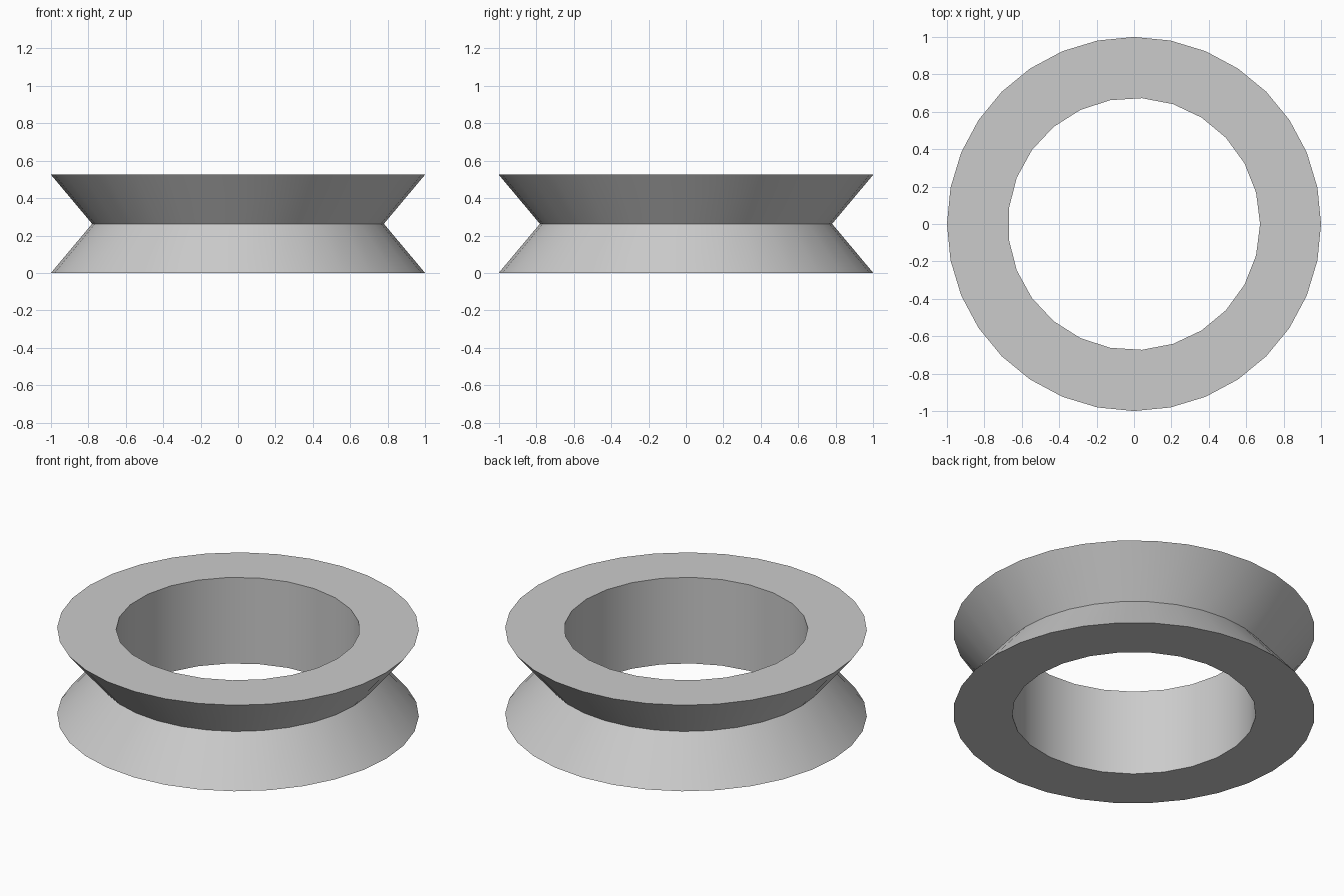
import bpy, bmesh, math

cube = bpy.data.objects.get("Cube")
if cube:
    bpy.data.objects.remove(cube, do_unlink=True)

RIM, WAIST, BORE, HEIGHT = 1.0, 0.78, 0.674, 0.525
OUTER_SIDES, BORE_SIDES = 32, 25

grey = bpy.data.materials.new("light grey")
grey.use_nodes = True
colour = (0.6, 0.6, 0.6, 1)
grey.diffuse_color = colour
grey.node_tree.nodes["Principled BSDF"].inputs["Base Color"].default_value = colour

bm = bmesh.new()


def ring(radius, z, sides):
    """Closed loop of edges around the vertical axis."""
    verts = [bm.verts.new((radius * math.cos(math.tau * i / sides),
                           radius * math.sin(math.tau * i / sides), z))
             for i in range(sides)]
    return [bm.edges.new((verts[i - 1], verts[i])) for i in range(sides)]


# Rings of the grooved outside and the straight bore
rim_low = ring(RIM, 0, OUTER_SIDES)
waist = ring(WAIST, HEIGHT / 2, OUTER_SIDES)
rim_high = ring(RIM, HEIGHT, OUTER_SIDES)
bore_high = ring(BORE, HEIGHT, BORE_SIDES)
bore_low = ring(BORE, 0, BORE_SIDES)

# Skin of quads on the walls
for a, b in ((rim_low, waist), (waist, rim_high), (bore_high, bore_low)):
    bmesh.ops.bridge_loops(bm, edges=a + b)

# Flat end faces between rim and bore
for a, b in ((rim_high, bore_high), (rim_low, bore_low)):
    bmesh.ops.triangle_fill(bm, use_beauty=True, edges=a + b)

bmesh.ops.recalc_face_normals(bm, faces=bm.faces)
mesh = bpy.data.meshes.new("grooved_ring")
bm.to_mesh(mesh)
bm.free()
mesh.materials.append(grey)

grooved_ring = bpy.data.objects.new("grooved_ring", mesh)
bpy.context.collection.objects.link(grooved_ring)
bpy.ops.object.select_all(action="DESELECT")
grooved_ring.select_set(True)
bpy.context.view_layer.objects.active = grooved_ring
bpy.ops.object.shade_smooth_by_angle(angle=math.radians(30))
